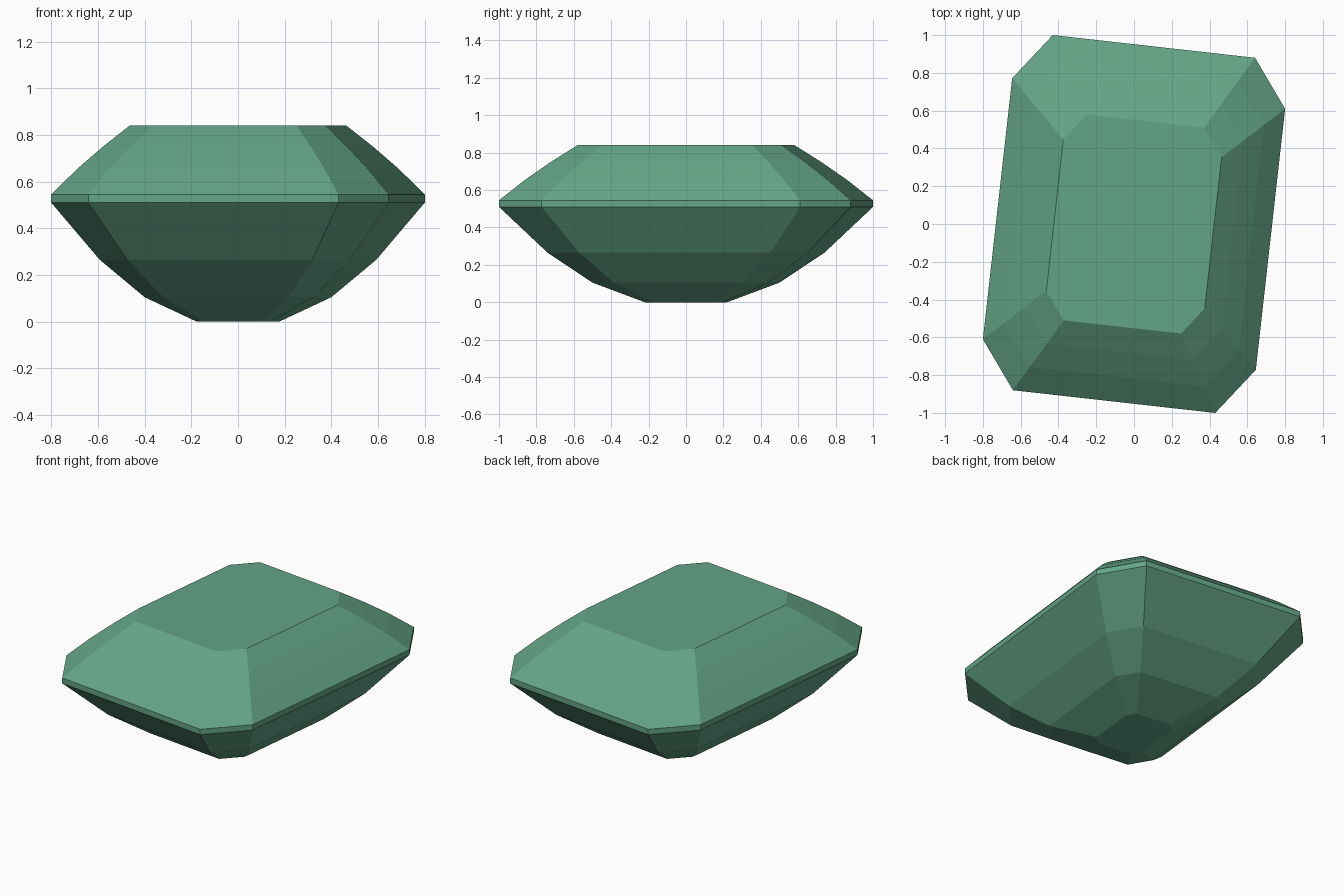
import bpy, bmesh
from mathutils import Matrix
from math import radians

if "Cube" in bpy.data.objects:
    bpy.data.objects.remove(bpy.data.objects["Cube"])

# Cut-corner outline of the gem at its girdle
A, B = 0.727, 0.946      # half width, half length
a, b = 0.539, 0.695      # half lengths of the straight sides
outline = [(A, -b), (A, b), (a, B), (-a, B), (-A, b), (-A, -b), (-a, -B), (a, -B)]

# (scale, height) of each facet ring: culet, pavilion, girdle, crown, table
rings = [(0.22, 0.0), (0.50, 0.105), (0.74, 0.265), (1.0, 0.51),
         (1.0, 0.545), (0.86, 0.655), (0.72, 0.752), (0.58, 0.84)]

bm = bmesh.new()
loops = [[bm.verts.new((x * s, y * s, z)) for x, y in outline] for s, z in rings]
for low, high in zip(loops, loops[1:]):
    for i in range(8):
        j = (i + 1) % 8
        bm.faces.new((low[i], low[j], high[j], high[i]))
bm.faces.new(loops[0][::-1])
bm.faces.new(loops[-1])
bm.transform(Matrix.Rotation(radians(-6.4), 4, 'Z'))
bmesh.ops.recalc_face_normals(bm, faces=bm.faces)

mesh = bpy.data.meshes.new("gem")
bm.to_mesh(mesh)
bm.free()
gem = bpy.data.objects.new("gem", mesh)
bpy.context.collection.objects.link(gem)

# Single green colour
green = bpy.data.materials.new("jade green")
green.diffuse_color = (0.127, 0.376, 0.242, 1)
green.use_nodes = True
green.node_tree.nodes["Principled BSDF"].inputs["Base Color"].default_value = green.diffuse_color
mesh.materials.append(green)
